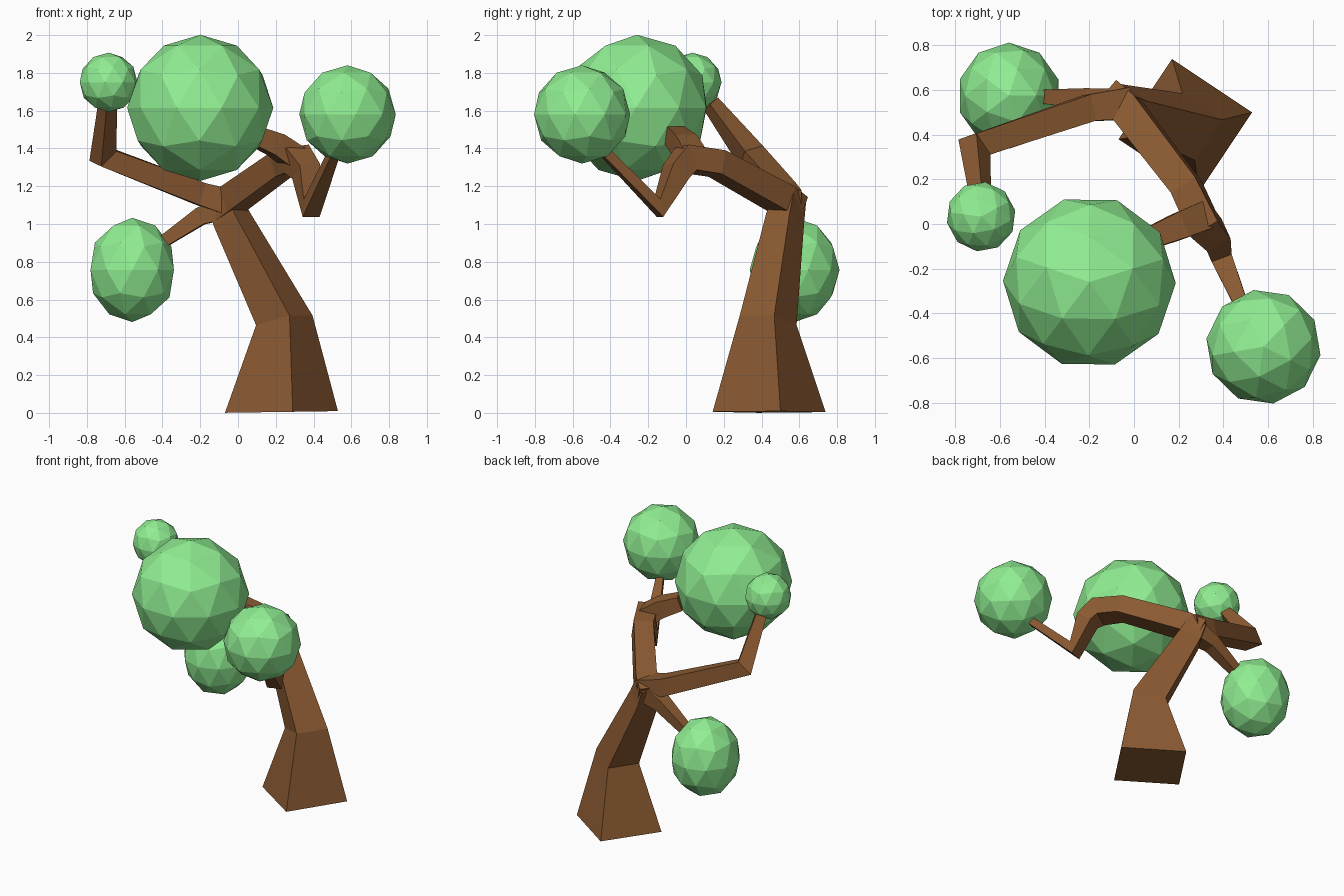
import bpy, bmesh, math
from mathutils import Vector

if "Cube" in bpy.data.objects:
    bpy.data.objects.remove(bpy.data.objects["Cube"])


def material(name, color):
    m = bpy.data.materials.new(name)
    m.diffuse_color = color
    m.use_nodes = True
    m.node_tree.nodes["Principled BSDF"].inputs["Base Color"].default_value = m.diffuse_color
    return m


bark = material("bark", (0.258, 0.102, 0.032, 1))
leaf = material("leaf", (0.28, 0.855, 0.29, 1))


def limb(name, points, ref, roll=0, normals=None):
    """Four-sided tapering tube through (x, y, z, radius) points, mitred at each bend."""
    normals = normals or {}
    pos = [Vector(p[:3]) for p in points]
    bm = bmesh.new()
    rings, u, prev = [], Vector(ref), None
    for i, p in enumerate(pos):
        before = (p - pos[i - 1]).normalized() if i else Vector()
        after = (pos[i + 1] - p).normalized() if i + 1 < len(pos) else Vector()
        n = Vector(normals.get(i, before + after)).normalized()
        if prev:
            u = prev.rotation_difference(n) @ u
        u = (u - n * u.dot(n)).normalized()
        v, prev = n.cross(u), n
        ring = []
        for k in range(4):
            a = math.radians(roll + 90 * k)
            ring.append(bm.verts.new(p + points[i][3] * (u * math.cos(a) + v * math.sin(a))))
        rings.append(ring)
    for a, b in zip(rings, rings[1:]):
        for k in range(4):
            j = (k + 1) % 4
            bm.faces.new((a[k], a[j], b[j], b[k]))
    bm.faces.new(rings[0][::-1])
    bm.faces.new(rings[-1])
    bmesh.ops.recalc_face_normals(bm, faces=bm.faces)
    me = bpy.data.meshes.new(name)
    bm.to_mesh(me)
    bm.free()
    me.materials.append(bark)
    bpy.context.collection.objects.link(bpy.data.objects.new(name, me))


# Leaning trunk with flared foot
limb("trunk", [(0.23, 0.44, 0.005, 0.305), (0.245, 0.435, 0.49, 0.155),
               (-0.035, 0.525, 1.03, 0.105), (-0.075, 0.55, 1.14, 0.09)],
     (1, 0.2, 0), 0, {0: (-0.015, 0, 1), 1: (-0.2, 0.13, 1)})

# Branches
up = (0, 0, 1)
limb("left_branch", [(-0.03, 0.54, 1.11, 0.10), (-0.20, 0.52, 1.16, 0.085),
                     (-0.715, 0.345, 1.36, 0.083), (-0.69, 0.13, 1.64, 0.05)], up, 45)
limb("right_branch", [(-0.10, 0.57, 1.08, 0.10), (-0.03, 0.51, 1.13, 0.10),
                      (0.235, 0.165, 1.32, 0.092), (0.31, 0.0, 1.345, 0.10),
                      (0.36, -0.05, 1.28, 0.085), (0.39, -0.145, 1.085, 0.068),
                      (0.51, -0.43, 1.38, 0.035)], up, 45)
limb("crown_branch", [(0.30, 0.03, 1.35, 0.09), (0.20, -0.01, 1.42, 0.085),
                      (0.08, -0.06, 1.47, 0.07)], up, 45)
limb("low_branch", [(-0.06, 0.54, 1.09, 0.09), (-0.2, 0.56, 1.04, 0.065),
                    (-0.42, 0.57, 0.89, 0.042)], up, 45)

# Leaf clumps: centre, size, rotation
clumps = {
    "crown_leaves": ((-0.20, -0.26, 1.615), (0.387, 0.387, 0.387), 0.3),
    "right_leaves": ((0.58, -0.55, 1.58), (0.258, 0.258, 0.26), 0.8),
    "left_leaves": ((-0.685, 0.033, 1.75), (0.155, 0.157, 0.157), 0.5),
    "low_leaves": ((-0.56, 0.575, 0.757), (0.232, 0.238, 0.276), 0.0),
}
for name, (centre, size, turn) in clumps.items():
    bpy.ops.mesh.primitive_ico_sphere_add(subdivisions=2, radius=1, location=centre,
                                          rotation=(0, 0, turn))
    ob = bpy.context.object
    ob.name = name
    ob.scale = size
    ob.data.materials.append(leaf)
